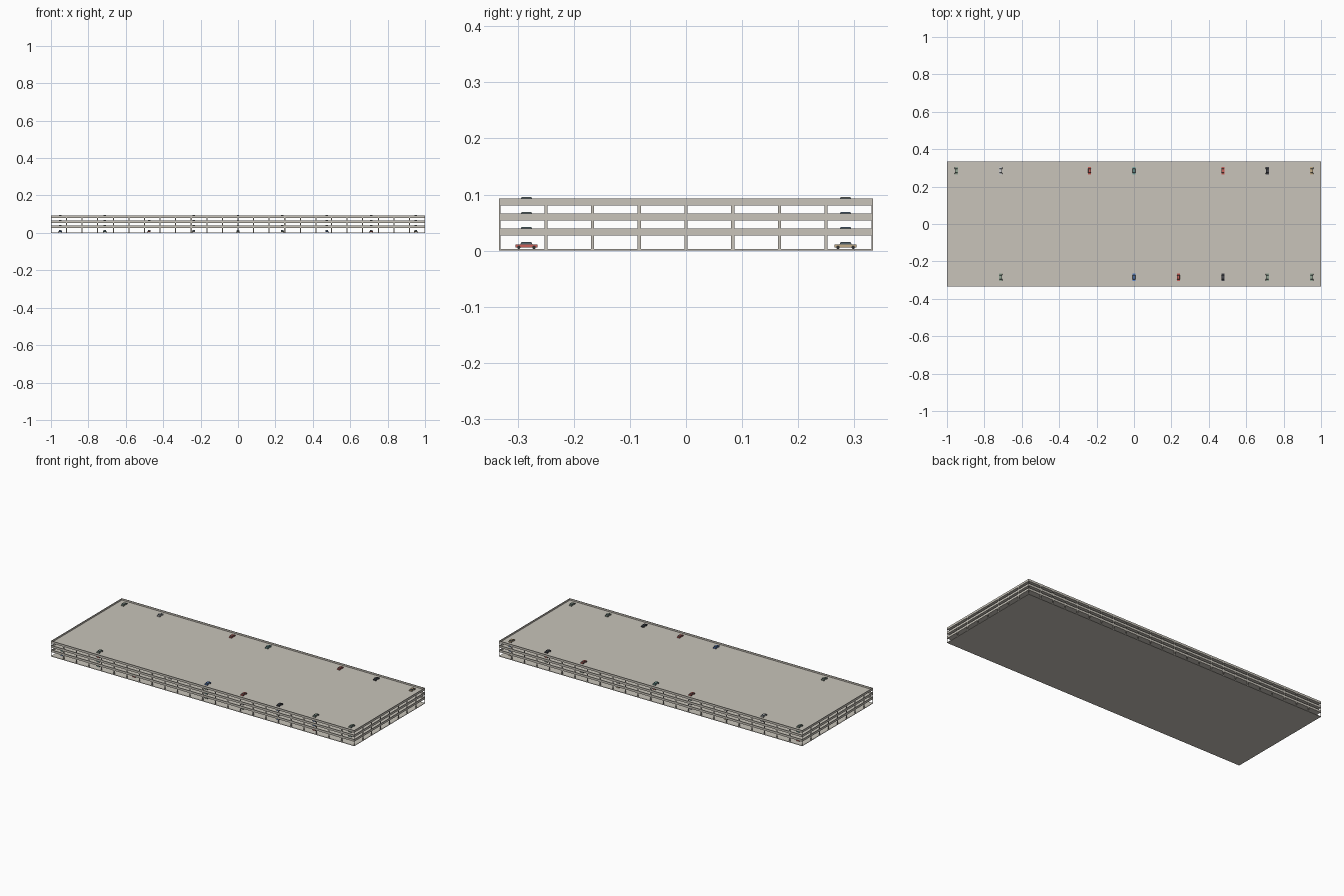
import bpy, bmesh, math, random
from mathutils import Matrix, Vector

if "Cube" in bpy.data.objects:
    bpy.data.objects.remove(bpy.data.objects["Cube"])

random.seed(4)
L, W = 2.0, 0.6667          # plan size
T, STEP = 0.003, 0.0267     # slab thickness, storey height
PARAPET, PT = 0.0097, 0.003
BAY, COL = 1 / 12, 0.0055


def material(name, rgb):
    m = bpy.data.materials.new(name)
    m.diffuse_color = (*rgb, 1)
    m.use_nodes = True
    m.node_tree.nodes["Principled BSDF"].inputs["Base Color"].default_value = m.diffuse_color
    return m


concrete = material("concrete", (0.58, 0.55, 0.49))
rubber = material("rubber", (0.03, 0.03, 0.03))
glass = material("dark_glass", (0.08, 0.11, 0.13))
paint = {n: material(n + "_paint", c) for n, c in {
    "red": (0.6, 0.12, 0.1), "blue": (0.12, 0.25, 0.6), "teal": (0.2, 0.42, 0.38),
    "green": (0.3, 0.38, 0.3), "silver": (0.7, 0.7, 0.7), "black": (0.06, 0.06, 0.07),
    "tan": (0.55, 0.42, 0.25)}.items()}


def add_box(bm, lo, hi, mat=0, taper=(1, 1)):
    lo, hi = Vector(lo), Vector(hi)
    c, s = (lo + hi) / 2, hi - lo
    vs = bmesh.ops.create_cube(bm, size=1)["verts"]
    for v in vs:
        k = taper if v.co.z > 0 else (1, 1)
        v.co = c + Vector((v.co.x * s.x * k[0], v.co.y * s.y * k[1], v.co.z * s.z))
    for f in {f for v in vs for f in v.link_faces}:
        f.material_index = mat


def finish(bm, name, mats):
    me = bpy.data.meshes.new(name)
    bm.to_mesh(me)
    bm.free()
    for m in mats:
        me.materials.append(m)
    ob = bpy.data.objects.new(name, me)
    bpy.context.collection.objects.link(ob)
    return ob


# Floor slabs and perimeter parapets
hx, hy = L / 2, W / 2
for i in range(4):
    z = i * STEP
    bm = bmesh.new()
    add_box(bm, (-hx, -hy, z), (hx, hy, z + T))
    finish(bm, f"floor_slab_{i}", [concrete])
    if i:
        bm = bmesh.new()
        a, b = z + T, z + T + PARAPET
        for s in (-1, 1):
            y0, y1 = sorted((s * hy, s * (hy - PT)))
            add_box(bm, (-hx, y0, a), (hx, y1, b))
            x0, x1 = sorted((s * hx, s * (hx - PT)))
            add_box(bm, (x0, -hy + PT, a), (x1, hy - PT, b))
        finish(bm, f"parapet_{i}", [concrete])

# Column grid, edge columns trimmed flush with the slabs
for i in range(3):
    bm = bmesh.new()
    for ix in range(-12, 13):
        for iy in range(-4, 5):
            x, y, h = ix * BAY, iy * BAY, COL / 2
            add_box(bm, (max(x - h, -hx), max(y - h, -hy), i * STEP + T),
                    (min(x + h, hx), min(y + h, hy), (i + 1) * STEP))
    finish(bm, f"columns_{i}", [concrete])


# Parked cars: body, cabin, roof, wheels
def car(name, x, y, z, colour):
    bm = bmesh.new()
    add_box(bm, (-0.008, -0.0195, 0.003), (0.008, 0.0195, 0.0078))
    add_box(bm, (-0.0072, -0.011, 0.0078), (0.0072, 0.011, 0.012), 1, (0.9, 0.8))
    add_box(bm, (-0.0065, -0.0088, 0.012), (0.0065, 0.0088, 0.0125))
    for sx in (-1, 1):
        for sy in (-1, 1):
            m = Matrix.Translation((sx * 0.0075, sy * 0.0135, 0.003)) @ Matrix.Rotation(math.pi / 2, 4, "Y")
            vs = bmesh.ops.create_cone(bm, cap_ends=True, segments=12, radius1=0.003,
                                       radius2=0.003, depth=0.002, matrix=m)["verts"]
            for f in {f for v in vs for f in v.link_faces}:
                f.material_index = 2
    ob = finish(bm, name, [paint[colour], glass, rubber])
    ob.location = (x, y, z)


roof = {1: {-4: "green", -3: "silver", -1: "red", 0: "teal", 2: "red", 3: "black", 4: "tan"},
        -1: {-3: "green", 0: "blue", 1: "red", 2: "black", 3: "green", 4: "green"}}
ground_front = (-4, -3, -2, 0, 1, 2, 3)
for lvl in range(4):
    for side in (-1, 1):
        for k in range(-4, 5):
            colour = random.choice(list(paint))
            if lvl == 3:
                if k not in roof[side]:
                    continue
                colour = roof[side][k]
            elif lvl == 0 and side < 0:
                if k not in ground_front:
                    continue
            elif random.random() > 0.72:
                continue
            car(f"car_{lvl}_{'back' if side > 0 else 'front'}_{k + 4}",
                k * 0.2375, side * 0.2845, lvl * STEP + T, colour)
